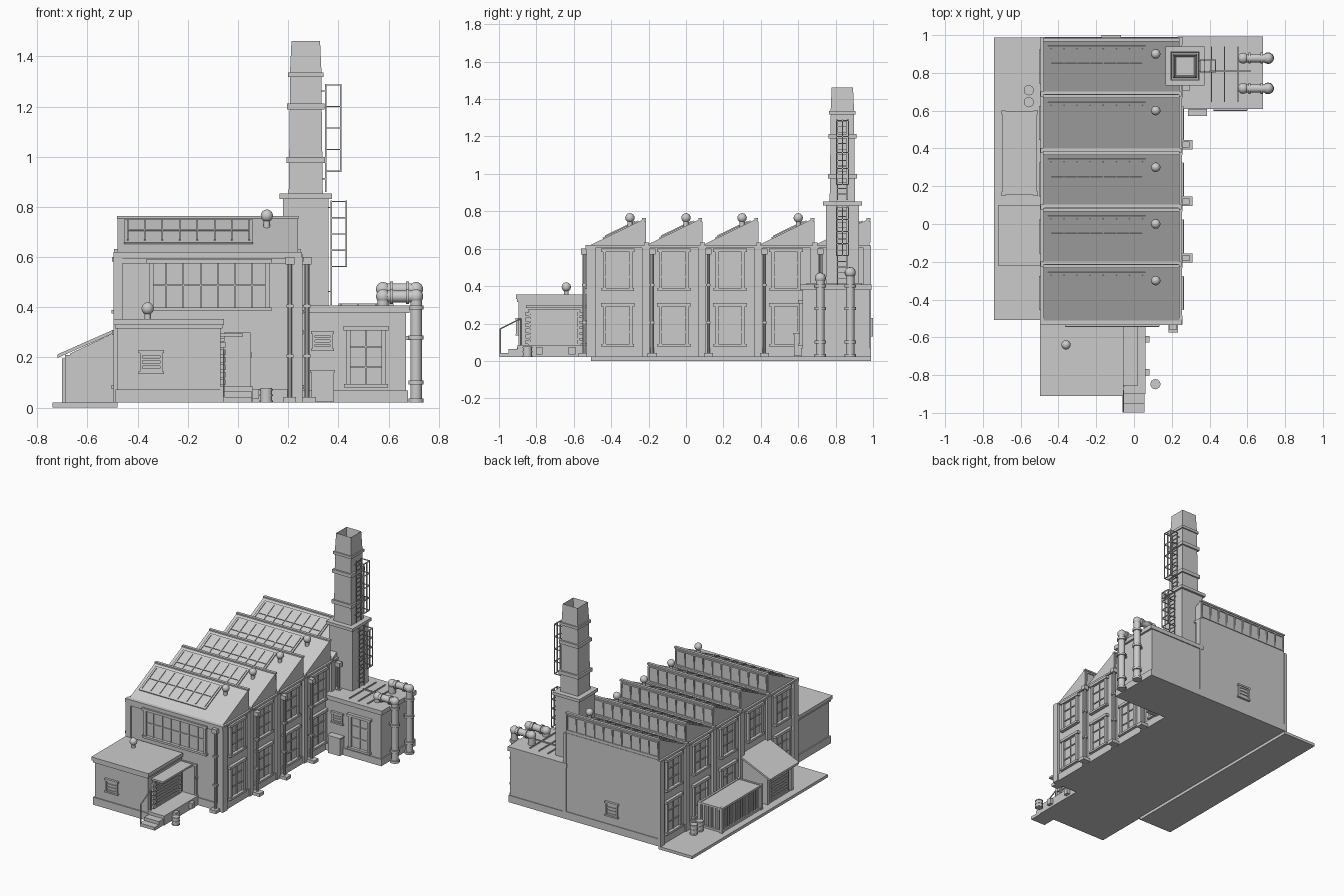
import bpy, bmesh
from math import pi, atan2
from mathutils import Matrix, Vector

if "Cube" in bpy.data.objects:
    bpy.data.objects.remove(bpy.data.objects["Cube"])

I = Matrix.Identity(4)


def finish(name, bm, smooth=False):
    bmesh.ops.recalc_face_normals(bm, faces=bm.faces)
    me = bpy.data.meshes.new(name)
    bm.to_mesh(me)
    bm.free()
    ob = bpy.data.objects.new(name, me)
    bpy.context.collection.objects.link(ob)
    if smooth:
        bpy.context.view_layer.objects.active = ob
        ob.select_set(True)
        bpy.ops.object.shade_smooth_by_angle(angle=0.7)
        ob.select_set(False)
    return ob


def add_box(bm, b, m=I):
    x0, x1, y0, y1, z0, z1 = b
    s = Matrix.Diagonal((x1 - x0, y1 - y0, z1 - z0, 1))
    t = Matrix.Translation(((x0 + x1) / 2, (y0 + y1) / 2, (z0 + z1) / 2))
    bmesh.ops.create_cube(bm, size=1, matrix=m @ t @ s)


def boxes(name, items, m=I):
    bm = bmesh.new()
    for b in items:
        add_box(bm, b, m)
    return finish(name, bm)


def add_tube(bm, a, b, r, r2=None, seg=12):
    a, b = Vector(a), Vector(b)
    d = b - a
    m = Matrix.Translation((a + b) / 2) @ d.to_track_quat('Z', 'Y').to_matrix().to_4x4()
    bmesh.ops.create_cone(bm, cap_ends=True, segments=seg, radius1=r,
                          radius2=r if r2 is None else r2, depth=d.length, matrix=m)


def prism(name, pts, axis, lo, hi):
    """Extrude a 2D profile along x (pts are y,z) or y (pts are x,z)."""
    bm = bmesh.new()
    f = bm.faces.new([bm.verts.new((lo, p, q) if axis == 'x' else (p, lo, q)) for p, q in pts])
    ext = bmesh.ops.extrude_face_region(bm, geom=[f])['geom']
    d = (hi - lo, 0, 0) if axis == 'x' else (0, hi - lo, 0)
    bmesh.ops.translate(bm, vec=d, verts=[v for v in ext if isinstance(v, bmesh.types.BMVert)])
    return finish(name, bm)


def wall(x, y, turn):
    """Local frame on a wall: u along the wall, -y outwards. 0 front, 1 right, 2 back, 3 left."""
    return Matrix.Translation((x, y, 0)) @ Matrix.Rotation(turn * pi / 2, 4, 'Z')


def window(name, m, w, z0, z1, cols=2, rows=3, f=0.018):
    h = w / 2
    it = [(-h, h, -.003, .005, z0, z1),
          (-h, -h + f, -.016, .005, z0, z1), (h - f, h, -.016, .005, z0, z1),
          (-h - .01, h + .01, -.022, .005, z1 - f, z1), (-h - .008, h + .008, -.024, .005, z0, z0 + f * .8)]
    it += [(u - .003, u + .003, -.009, 0, z0, z1) for u in (-h + w * i / cols for i in range(1, cols))]
    it += [(-h, h, -.009, 0, z - .003, z + .003) for z in (z0 + (z1 - z0) * i / rows for i in range(1, rows))]
    boxes(name, it, m)


def louvre(name, m, w, z0, z1, n=4):
    h, s = w / 2, (z1 - z0) / n
    boxes(name, [(-h + .008, h - .008, -.005 - .006 * (i % 2 == 0), .005, z0 + s * i * .5, z0 + s * (i + 1) * .5)
                 for i in range(2 * n - 1)] +
          [(-h, -h + .01, -.014, .005, z0, z1), (h - .01, h, -.014, .005, z0, z1),
           (-h - .006, h + .006, -.016, .005, z1 - .012, z1), (-h - .006, h + .006, -.016, .005, z0 - .01, z0)], m)


def roof_vent(name, x, y, z):
    bm = bmesh.new()
    add_tube(bm, (x, y, z - .03), (x, y, z + .03), .013)
    bmesh.ops.create_uvsphere(bm, u_segments=14, v_segments=8, radius=.025,
                              matrix=Matrix.Translation((x, y, z + .04)))
    finish(name, bm, True)


def barrel(name, x, y, h, r=.024):
    bm = bmesh.new()
    add_tube(bm, (x, y, .02), (x, y, .02 + h), r, seg=14)
    for k in (.1, .5, .9):
        add_tube(bm, (x, y, .017 + h * k), (x, y, .023 + h * k), r + .003, seg=14)
    finish(name, bm, True)


# Main hall: saw-tooth profile extruded across the width
Y = [-.51 + .3 * i for i in range(6)]
prof = [(-.52, .02), (-.52, .615)]
for y in Y[:5]:
    prof += [(y, .62), (y + .288, .76), (y + .292, .62)]
prof += [(.985, .62), (.985, .02)]
prism("hall_body", prof, 'x', -.48, .24)
boxes("hall_plinth", [(-.488, .248, -.528, .99, .02, .072)])
boxes("hall_cornice", [(-.497, .255, -.536, -.505, .595, .62), (-.492, .252, -.53, -.505, .575, .597)])
boxes("valley_gutters", [(-.495, .252, y - .014, y + .012, .612, .632) for y in Y[1:5]])
boxes("ridge_caps", [(-.482, .242, y + .276, y + .296, .752, .763) for y in Y[:5]])
boxes("pilasters", [b for y in [-.502] + Y[1:5] + [.972] for b in
      ((.235, .257, y - .024, y + .018, .02, .612), (-.497, -.475, y - .024, y + .018, .02, .612))] +
      [(-.497, -.46, -.532, -.5, .02, .6), (.215, .257, -.532, -.5, .02, .6)])
boxes("side_eaves", [b for y in Y[:5] for b in
      ((.235, .254, y, y + .3, .605, .618), (-.494, -.475, y, y + .3, .605, .618))])

# Skylights on the slopes, glazing on the vertical faces, roof ventilators
for i, y in enumerate(Y[:5]):
    m = Matrix.Translation((0, y, .62)) @ Matrix.Rotation(atan2(.14, .288), 4, 'X')
    boxes(f"skylight_{i}", [(-.455, .06, .075, .285, -.005, .007), (-.44, .045, .177, .183, 0, .012)] +
          [(x - .003, x + .003, .09, .27, 0, .012) for x in (-.44 + .0693 * k for k in range(8))], m)
    yb = y + .291
    boxes(f"clerestory_{i}", [(-.475, .235, yb - .006, yb + .006, .632, .642),
                             (-.475, .235, yb - .006, yb + .005, .738, .748)] +
          [(x - .004, x + .004, yb - .006, yb + .006, .635, .745) for x in (-.471 + .0702 * k for k in range(11))])
    roof_vent(f"roof_vent_{i}", .115, y + .21, .725)

# Hall windows
window("front_window", wall(-.115, -.52, 0), .48, .385, .592, 7, 2)
for i, y in enumerate(Y[:5]):
    c = y + .145
    for row, (z0, z1) in enumerate(((.075, .31), (.375, .6))):
        if i < 4:
            window(f"right_window_{i}_{row}", wall(.24, c, 1), .16, z0, z1)
        if row or i not in (1,):
            window(f"left_window_{i}_{row}", wall(-.48, c, 3), .16, z0, z1)
louvre("rear_louvre", wall(-.12, .985, 2), .09, .14, .23)

# Downpipes with hopper heads and feet
for i, (x, y) in enumerate([(.207, -.545)] + [(.275, y + .03) for y in Y[1:5]]):
    bm = bmesh.new()
    add_tube(bm, (x, y, .03), (x, y, .58), .009, seg=8)
    add_box(bm, (x - .018, x + .018, y - .016, y + .016, .57, .6))
    fx = (x - .025, x + .025, y - .03, y + .02) if i == 0 else (x - .025, x + .035, y - .025, y + .025)
    add_box(bm, (*fx, .02, .042))
    for z in (.2, .4):
        add_box(bm, (x - .014, x + .014, y - .012, y + .012, z, z + .012))
    finish(f"downpipe_{i}", bm, True)

# Right annex
boxes("annex", [(.23, .67, .622, .985, .02, .385), (.23, .678, .614, .99, .02, .068),
                (.23, .684, .61, .992, .378, .408)])
boxes("annex_roof_bars", [(x - .003, x + .003, .645, .94, .4, .416) for x in (.41, .48, .55)] +
      [(.4, .62, .807, .813, .4, .416)])
window("annex_window", wall(.51, .622, 0), .16, .08, .325)
louvre("annex_louvre", wall(.337, .622, 0), .08, .235, .305)
boxes("annex_cabinet", [(.292, .382, .578, .63, .025, .145), (.287, .387, .573, .63, .14, .15)])

# Chimney: square shaft, bands and a hollow top
CX, CY = .27, .836
bm = bmesh.new()
add_box(bm, (CX - .09, CX + .09, CY - .088, CY + .088, .02, .84))
for z0, z1, h in ((.832, .853, .104), (.975, 1.0, .077), (1.188, 1.212, .075), (1.318, 1.336, .071)):
    add_box(bm, (CX - h, CX + h, CY - h, CY + h, z0, z1))
T = Matrix.Translation
turn = Matrix.Rotation(pi / 4, 4, 'Z')
q = 2 ** .5
for z0, z1, a, b in ((.85, 1.32, .068, .062), (1.33, 1.462, .063, .057)):
    r = bmesh.ops.create_cone(bm, cap_ends=True, segments=4, radius1=a * q, radius2=b * q, depth=z1 - z0,
                              matrix=T((CX, CY, (z0 + z1) / 2)) @ turn)
top = max(bm.faces, key=lambda f: f.calc_center_median().z)
bmesh.ops.inset_region(bm, faces=[top], thickness=.012)
bmesh.ops.translate(bm, verts=top.verts, vec=(0, 0, -.06))
finish("chimney", bm)

# Caged ladders on the chimney
for n, (xi, xo, z0, zc, z1) in enumerate(((.372, .432, .41, .56, .825), (.349, .409, .86, .94, 1.29))):
    it = [(xi - .003, xi + .003, y - .003, y + .003, z0, z1) for y in (CY - .026, CY + .026)]
    k = int((z1 - z0) / .03)
    it += [(xi - .002, xi + .002, CY - .026, CY + .026, z0 + .03 * j, z0 + .03 * j + .004) for j in range(1, k + 1)]
    it += [(xo - .003, xo + .003, y - .003, y + .003, zc, z1) for y in (CY - .032, CY, CY + .032)]
    for j in range(5):
        z = zc + (z1 - zc - .006) * j / 4
        it += [(xi, xo, y - .0025, y + .0025, z, z + .005) for y in (CY - .032, CY + .032)]
        it += [(xo - .003, xo + .003, CY - .032, CY + .032, z, z + .005)]
    it += [(CX + .055, xi, y - .003, y + .003, z, z + .005) for z in (z0 + .05, z1 - .03) for y in (CY - .026, CY + .026)]
    boxes(f"ladder_{n}", it)

# Flue pipes leaving the annex roof and dropping to the ground
for n, (y, z) in enumerate(((.718, .443), (.878, .472))):
    bm = bmesh.new()
    path = [(.578, y, .4), (.578, y, z), (.71, y, z), (.71, y, .02)]
    for a, b in zip(path, path[1:]):
        add_tube(bm, a, b, .023, seg=14)
    for p in path[1:3]:
        bmesh.ops.create_uvsphere(bm, u_segments=14, v_segments=8, radius=.029, matrix=T(p))
    for x in (.612, .676):
        add_tube(bm, (x - .006, y, z), (x + .006, y, z), .03, seg=14)
    for zz in (.4, .28, .1, .028):
        add_tube(bm, (.71, y, zz - .008), (.71, y, zz + .008), .031, seg=14)
    add_box(bm, (.66, .71, y - .006, y + .006, .27, .285))
    finish(f"flue_pipe_{n}", bm, True)

# Front office with loading dock
boxes("office", [(-.48, -.07, -.895, -.515, .02, .33), (-.488, -.062, -.903, -.515, .02, .072),
                 (-.497, -.055, -.91, -.53, .33, .354), (-.49, -.062, -.903, -.53, .315, .332)])
roof_vent("office_vent", -.36, -.64, .355)
louvre("office_louvre", wall(-.345, -.895, 0), .09, .145, .23)
louvre("dock_shutter", wall(-.07, -.705, 1), .27, .09, .275, 9)
boxes("shutter_quoins", [(-.075, -.05, y - .014, y + .014, z, z + .022)
                        for y in (-.845, -.565) for z in (.09 + .03 * k for k in range(6))])
boxes("dock_canopy", [(-.075, .02, -.855, -.53, .283, .296)])
boxes("dock_platform", [(-.07, .06, -.9, -.515, .02, .085)])
boxes("dock_bumpers", [(.055, .083, y - .018, y + .018, .035, .075) for y in (-.61, -.785)])
boxes("dock_steps", [(-.06, .055, -.95, -.895, .02, .064), (-.06, .055, -.998, -.945, .02, .042)])
boxes("dock_door", [(-.055, .05, -.532, -.515, .085, .3), (-.045, .04, -.537, -.52, .09, .285),
                    (.05, .056, -.54, -.515, .2, .22)])
bm = bmesh.new()
for p in (((-.057, -.992, .04), (-.057, -.992, .172)), ((-.057, -.992, .172), (-.057, -.88, .228)),
          ((-.057, -.88, .08), (-.057, -.88, .228))):
    add_tube(bm, *p, .004, seg=6)
finish("handrail", bm)
barrel("front_barrel", .113, -.848, .058)

# Left yard: slab, lean-to shed, corrugated container, barrels
boxes("yard_slab", [(-.74, -.48, -.508, .988, 0, .02)])
prism("shed_body", [(-.67, .02), (-.67, .215), (-.48, .305), (-.48, .02)], 'y', -.205, .085)
prism("shed_roof", [(-.72, .198), (-.72, .212), (-.48, .318), (-.48, .304)], 'y', -.22, .1)
louvre("shed_shutter", wall(-.67, -.06, 3), .2, .03, .19, 8)
boxes("shed_posts", [(-.69, -.66, y - .014, y + .014, .02, .21) for y in (-.19, .07)])
x0, x1, y0, y1 = -.69, -.52, .16, .59
boxes("container", [(x0 + .008, x1 - .008, y0 + .008, y1 - .008, .022, .188)] +
      [(x - .011, x + .011, y - .011, y + .011, .02, .195) for x in (x0, x1) for y in (y0, y1)] +
      [(x - .007, x + .007, y0, y1, z, z + .014) for x in (x0, x1) for z in (.022, .178)] +
      [(x0, x1, y - .007, y + .007, z, z + .014) for y in (y0, y1) for z in (.022, .178)] +
      [(x0, x1, y - .007, y + .007, .03, .18) for y in (y0 + .0287 * k for k in range(1, 15))] +
      [(x - .007, x + .007, y0, y1, .03, .18) for x in (x0 + .0283 * k for k in range(1, 6))])
for i, y in enumerate((.645, .708)):
    barrel(f"yard_barrel_{i}", -.557, y, .07)
